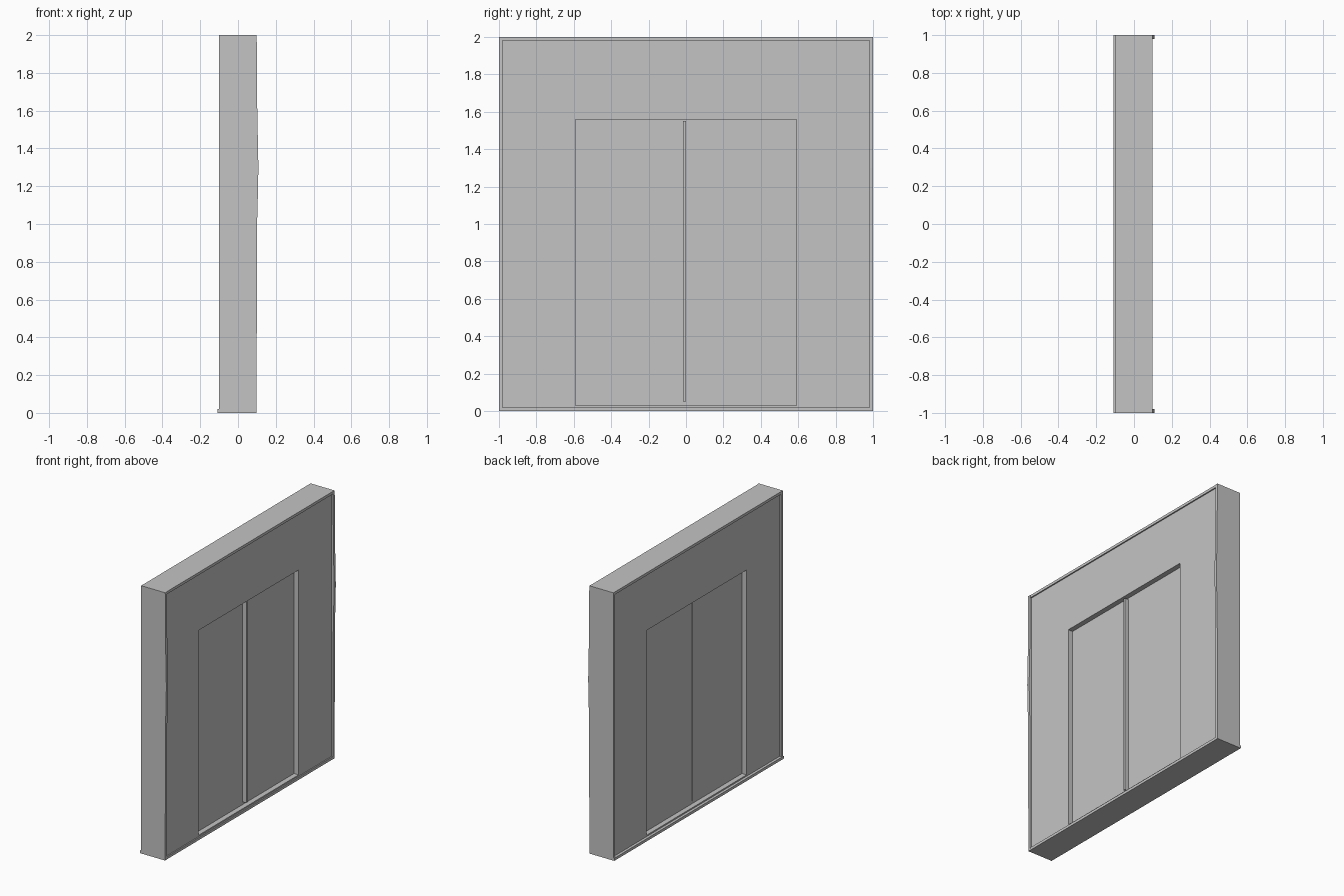
import bpy
import bmesh

cube = bpy.data.objects.get("Cube")
if cube:
    bpy.data.objects.remove(cube, do_unlink=True)

grey = bpy.data.materials.new("plain_grey")
grey.use_nodes = True
colour = (0.55, 0.55, 0.55, 1)
grey.diffuse_color = colour
grey.node_tree.nodes["Principled BSDF"].inputs["Base Color"].default_value = colour


def finish(name, bm):
    bmesh.ops.recalc_face_normals(bm, faces=bm.faces)
    mesh = bpy.data.meshes.new(name)
    bm.to_mesh(mesh)
    bm.free()
    mesh.materials.append(grey)
    obj = bpy.data.objects.new(name, mesh)
    bpy.context.collection.objects.link(obj)
    return obj


def box(name, x, y, z):
    bm = bmesh.new()
    bmesh.ops.create_cube(bm, size=1)
    for v in bm.verts:
        for i, (low, high) in enumerate((x, y, z)):
            v.co[i] = low if v.co[i] < 0 else high
    return finish(name, bm)


def frame(name, x, outer, inner):
    """Rectangular ring in the y-z plane; rectangles are (y0, y1, z0, z1)."""
    bm = bmesh.new()

    def loop(rect, px):
        y0, y1, z0, z1 = rect
        return [bm.verts.new((px, y, z))
                for y, z in ((y0, z0), (y1, z0), (y1, z1), (y0, z1))]

    loops = [loop(outer, x[0]), loop(outer, x[1]),
             loop(inner, x[1]), loop(inner, x[0])]
    for a, b in zip(loops, loops[1:] + loops[:1]):
        for i in range(4):
            j = (i + 1) % 4
            bm.faces.new((a[i], a[j], b[j], b[i]))
    return finish(name, bm)


# Outer rim, recessed wall and door opening
edge = (-1, 1, 0, 2)
wall_edge = (-0.98, 0.98, 0.02, 1.98)
opening = (-0.59, 0.59, 0.03, 1.56)
frame("outer_rim", (-0.1, 0.097), edge, wall_edge)
frame("wall", (-0.088, 0.088), wall_edge, opening)

# Two sliding leaves with a cover strip on the joint
joint = -0.008
box("right_door_leaf", (-0.05, 0.05), (opening[0], joint), opening[2:])
box("left_door_leaf", (-0.05, 0.05), (joint, opening[1]), opening[2:])
box("joint_strip", (-0.052, 0.08), (joint - 0.008, joint + 0.008), (0.05, 1.55))

# Bottom rail on one face
box("bottom_rail", (-0.108, -0.1), (-1, 1), (0, 0.02))

# Slightly bowed edge strips on the other face
bow = [(0, 0.098), (1.0, 0.101), (1.15, 0.105), (1.3, 0.108),
       (1.45, 0.105), (1.6, 0.102), (2, 0.099)]
for name, y in (("front_edge_strip", -1), ("back_edge_strip", 0.98)):
    bm = bmesh.new()
    points = [(0.097, 0)] + [(x, z) for z, x in bow] + [(0.097, 2)]
    face = bm.faces.new([bm.verts.new((x, y, z)) for x, z in points])
    result = bmesh.ops.extrude_face_region(bm, geom=[face])
    moved = [g for g in result["geom"] if isinstance(g, bmesh.types.BMVert)]
    bmesh.ops.translate(bm, verts=moved, vec=(0, 0.02, 0))
    finish(name, bm)
